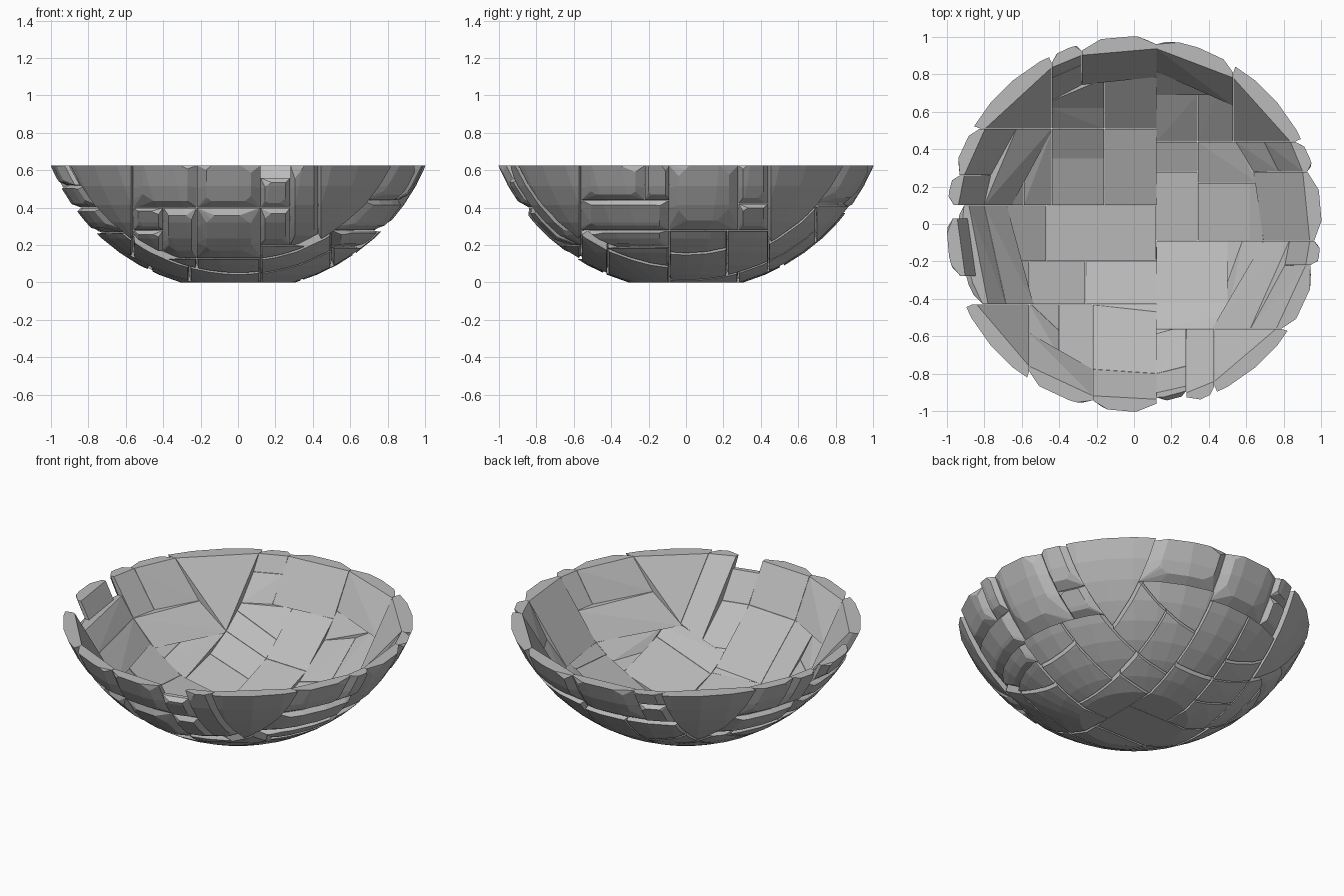
import bpy, bmesh, math, random
from itertools import product
from mathutils import Vector

random.seed(4)
if "Cube" in bpy.data.objects:
    bpy.data.objects.remove(bpy.data.objects["Cube"])

HEIGHT = 0.625
CENTRE = 1.044            # height of the sphere centre
OUTER, MIDDLE, INNER = 1.088, 1.058, 1.036
SEGMENTS = 36
RINGS = 8

stone_grey = bpy.data.materials.new("stone_grey")
stone_grey.use_nodes = True
grey = (0.5, 0.5, 0.5, 1)
stone_grey.diffuse_color = grey
stone_grey.node_tree.nodes["Principled BSDF"].inputs["Base Color"].default_value = grey


def make_skin(radius):
    """Thin spherical bowl with a flat floor, from the floor to the rim."""
    floor = max(CENTRE - radius, 0) + 0.001
    first = math.acos((CENTRE - floor) / radius)
    last = math.acos((CENTRE - HEIGHT) / radius)
    angles = [first + (last - first) * i / RINGS for i in range(RINGS + 1)]
    bm = bmesh.new()
    verts = [bm.verts.new((0, 0, floor - 0.001))]
    for a in angles:
        verts.append(bm.verts.new((radius * math.sin(a), 0, CENTRE - radius * math.cos(a))))
    edges = [bm.edges.new(pair) for pair in zip(verts, verts[1:])]
    bmesh.ops.spin(bm, geom=verts + edges, cent=(0, 0, 0), axis=(0, 0, 1),
                   angle=math.tau, steps=SEGMENTS, use_merge=True)
    bmesh.ops.remove_doubles(bm, verts=bm.verts[:], dist=0.0005)
    return bm


def cut(bm, point, normal):
    """Remove everything on the normal's side of a plane."""
    bmesh.ops.bisect_plane(bm, geom=bm.verts[:] + bm.edges[:] + bm.faces[:],
                           plane_co=point, plane_no=normal, clear_outer=True)


def clip_to_box(skin, low, high, taper):
    """The part of a skin inside a box, drawn in at its split sides."""
    bm = skin.copy()
    for a in range(3):
        normal = Vector()
        normal[a] = 1
        margin = 0.001 + min(taper * (high[a] - low[a]), 0.05)
        top_margin = 0 if high[a] > HEIGHT else margin
        cut(bm, Vector(high) - normal * top_margin, normal)
        cut(bm, Vector(low) + normal * margin, -normal)
    return bm


def chip_corners(bm):
    """Cut the four corners of an outer face."""
    points = [v.co.copy() for v in bm.verts]
    mid = sum(points, Vector()) / len(points)
    facing = (mid - Vector((0, 0, CENTRE))).normalized()
    across = Vector((1, 0, 0))
    if facing.z > -0.8:
        across = facing.cross(Vector((0, 0, 1))).normalized()
    along = facing.cross(across)
    spans = [[(p - mid).dot(t) for p in points] for t in (across, along)]
    centre = mid + sum((t * (min(s) + max(s)) / 2 for t, s in zip((across, along), spans)), Vector())
    wide, tall = [max((max(s) - min(s)) / 2, 0.005) for s in spans]
    for i, j in product((-1, 1), repeat=2):
        edge = centre + across * i * wide + along * j * tall * random.uniform(0.45, 0.8)
        cut(bm, edge, across * i / wide + along * j / tall)


def make_stone(low, high):
    is_floor = low[2] < 0
    outer = clip_to_box(outer_skin, low, high, 0.02 if is_floor else 0.15)
    if outer.verts and not is_floor:
        chip_corners(outer)
    layers = [outer, clip_to_box(middle_skin, low, high, 0), clip_to_box(inner_skin, low, high, 0)]
    bm = bmesh.new()
    for layer in layers:
        for v in layer.verts:
            bm.verts.new(v.co)
        layer.free()
    bmesh.ops.remove_doubles(bm, verts=bm.verts[:], dist=0.002)
    if len(bm.verts) > 3:
        bmesh.ops.convex_hull(bm, input=bm.verts[:])
        loose = [v for v in bm.verts if not v.link_faces]
        bmesh.ops.delete(bm, geom=loose, context='VERTS')
        bmesh.ops.dissolve_limit(bm, angle_limit=math.radians(3),
                                 verts=bm.verts[:], edges=bm.edges[:])
        bmesh.ops.recalc_face_normals(bm, faces=bm.faces[:])
    if len(bm.faces) > 3:
        is_rim = max(v.co.z for v in bm.verts) > 0.6
        name = "rim_stone" if is_rim else "floor_stone" if is_floor else "wall_stone"
        mesh = bpy.data.meshes.new(name)
        bm.to_mesh(mesh)
        mesh.materials.append(stone_grey)
        bpy.context.collection.objects.link(bpy.data.objects.new(name, mesh))
    bm.free()


def build(node, low, high):
    """Split a box along the tree and make a stone in each end cell."""
    if node == "stone":
        make_stone(low, high)
    elif node != "gap":
        axis, place, below, above = node
        a = "xyz".index(axis)
        build(below, low, high[:a] + (place,) + high[a + 1:])
        build(above, low[:a] + (place,) + low[a + 1:], high)


def split(axis, place, below="stone", above="stone"):
    return (axis, place, below, above)


# Left half of the bowl, front to back
left_front = split("y", -0.56,
    split("x", 0.43,
        split("z", 0.2, "stone",
            split("x", 0.28, split("z", 0.4, "stone", split("z", 0.56, "stone", "gap"))))),
    split("z", 0.28,
        split("x", 0.5, split("y", -0.42), split("z", 0.19)),
        split("z", 0.44, "stone", split("y", -0.22))))
left_middle = split("z", 0.28,
    split("x", 0.34, split("y", 0.28),
        split("y", 0.22, split("x", 0.62))),
    split("y", 0.28, "stone", split("z", 0.42)))
left_back = split("x", 0.53,
    split("z", 0.42, split("y", 0.69, split("x", 0.34))))
left_half = split("y", -0.09, left_front, split("y", 0.44, left_middle, left_back))

# Right half of the bowl, front to back
right_front = split("x", -0.56, "stone",
    split("z", 0.4,
        split("z", 0.13, split("x", -0.22),
            split("x", -0.22, split("x", -0.4, split("z", 0.28)))),
        split("x", -0.22)))
side_rim = split("z", 0.52, "stone",
    split("y", -0.28, "gap", split("y", 0.03, "stone", "gap")))
side_wall = split("z", 0.4, "stone", side_rim)
right_middle = split("z", 0.27,
    split("y", -0.2,
        split("x", -0.56, "stone", split("x", -0.26)),
        split("x", -0.47)),
    side_wall)
right_inner_back = split("x", -0.44,
    split("z", 0.25, split("x", -0.59), split("z", 0.4, "stone", split("y", 0.26))),
    split("x", -0.16, split("y", 0.35)))
right_back = split("x", -0.44, "stone",
    split("z", 0.38, split("x", -0.16, split("y", 0.62)),
        split("x", -0.28, split("z", 0.53))))
right_half = split("y", -0.43, right_front,
    split("y", 0.1, right_middle, split("y", 0.51, right_inner_back, right_back)))

outer_skin, middle_skin, inner_skin = [make_skin(r) for r in (OUTER, MIDDLE, INNER)]
build(split("x", 0.12, right_half, left_half), (-1.1, -1.1, -0.1), (1.1, 1.1, HEIGHT + 0.004))
for skin in (outer_skin, middle_skin, inner_skin):
    skin.free()
